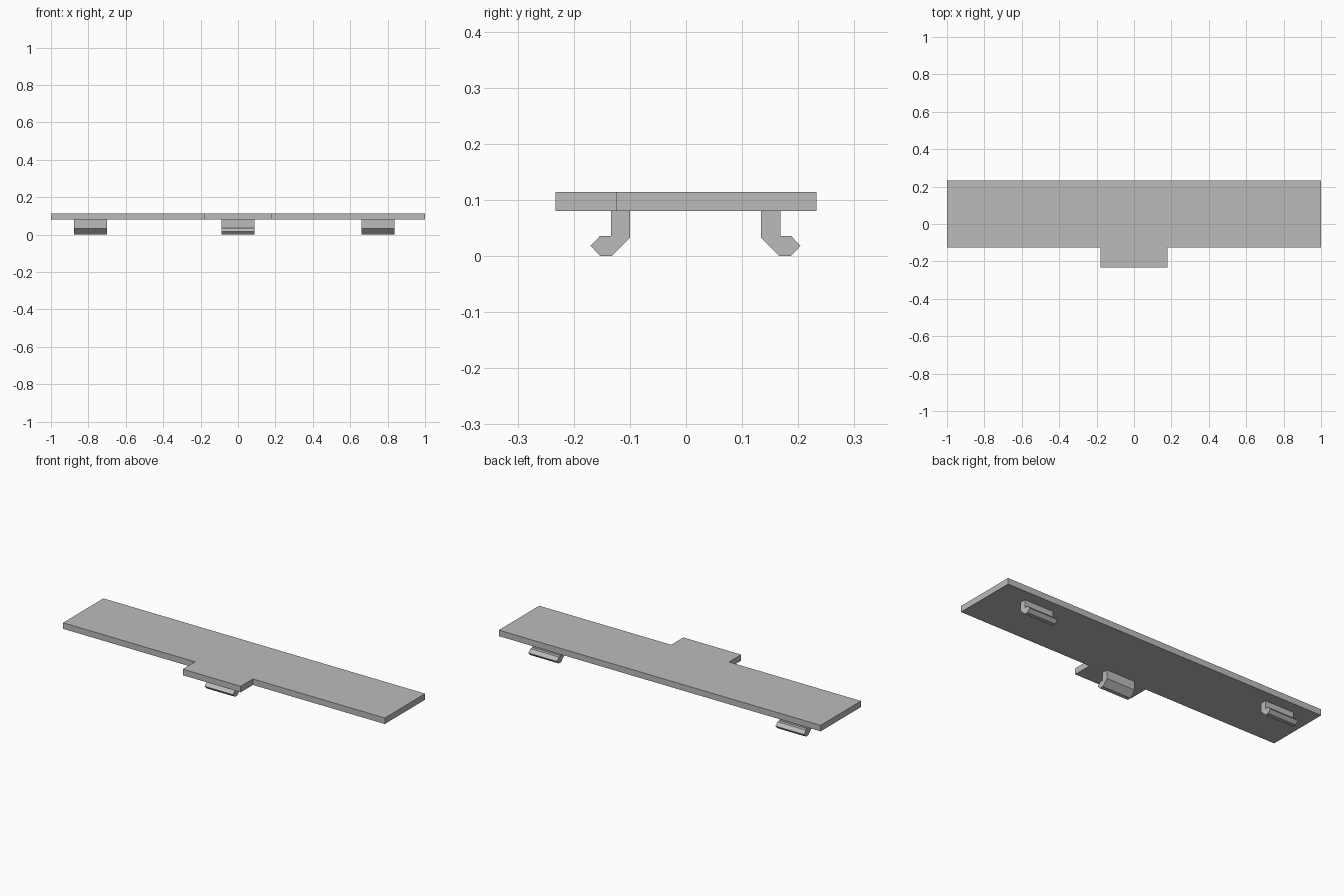
import bpy
import bmesh

cube = bpy.data.objects.get("Cube")
if cube:
    bpy.data.objects.remove(cube, do_unlink=True)

# Single plain grey material
GREY = (0.5, 0.5, 0.5, 1.0)
mat = bpy.data.materials.new("plain_grey")
mat.use_nodes = True
mat.diffuse_color = GREY
mat.node_tree.nodes["Principled BSDF"].inputs["Base Color"].default_value = GREY


def extrude_profile(name, points, offset):
    """Make a flat-faced solid by sweeping a closed outline along offset."""
    bm = bmesh.new()
    face = bm.faces.new([bm.verts.new(p) for p in points])
    result = bmesh.ops.extrude_face_region(bm, geom=[face], use_keep_orig=True)
    verts = [v for v in result["geom"] if isinstance(v, bmesh.types.BMVert)]
    bmesh.ops.translate(bm, verts=verts, vec=offset)
    bmesh.ops.recalc_face_normals(bm, faces=bm.faces)
    mesh = bpy.data.meshes.new(name)
    bm.to_mesh(mesh)
    bm.free()
    mesh.materials.append(mat)
    obj = bpy.data.objects.new(name, mesh)
    bpy.context.collection.objects.link(obj)
    return obj


# Cover plate with a tab at the front
BOTTOM, TOP = 0.08, 0.114
half = [(0.18, -0.233), (0.18, -0.125), (1.0, -0.125), (1.0, 0.233)]
outline = half + [(-x, y) for x, y in reversed(half)]
extrude_profile("cover_plate", [(x, y, BOTTOM) for x, y in outline], (0, 0, TOP - BOTTOM))

# Hooked clips: outward distance and height of the cross-section
HOOK = [(0.10, BOTTOM), (0.10, 0.032), (0.132, 0), (0.153, 0),
        (0.17, 0.018), (0.153, 0.036), (0.134, 0.036), (0.134, BOTTOM)]
WIDTH = 0.177


def clip(name, x, side, shift):
    points = [(x - WIDTH / 2, side * (d + shift), z) for d, z in HOOK]
    extrude_profile(name, points, (WIDTH, 0, 0))


clip("front_clip", 0, -1, 0)
clip("rear_clip_right", -0.788, 1, 0.034)
clip("rear_clip_left", 0.748, 1, 0.034)
